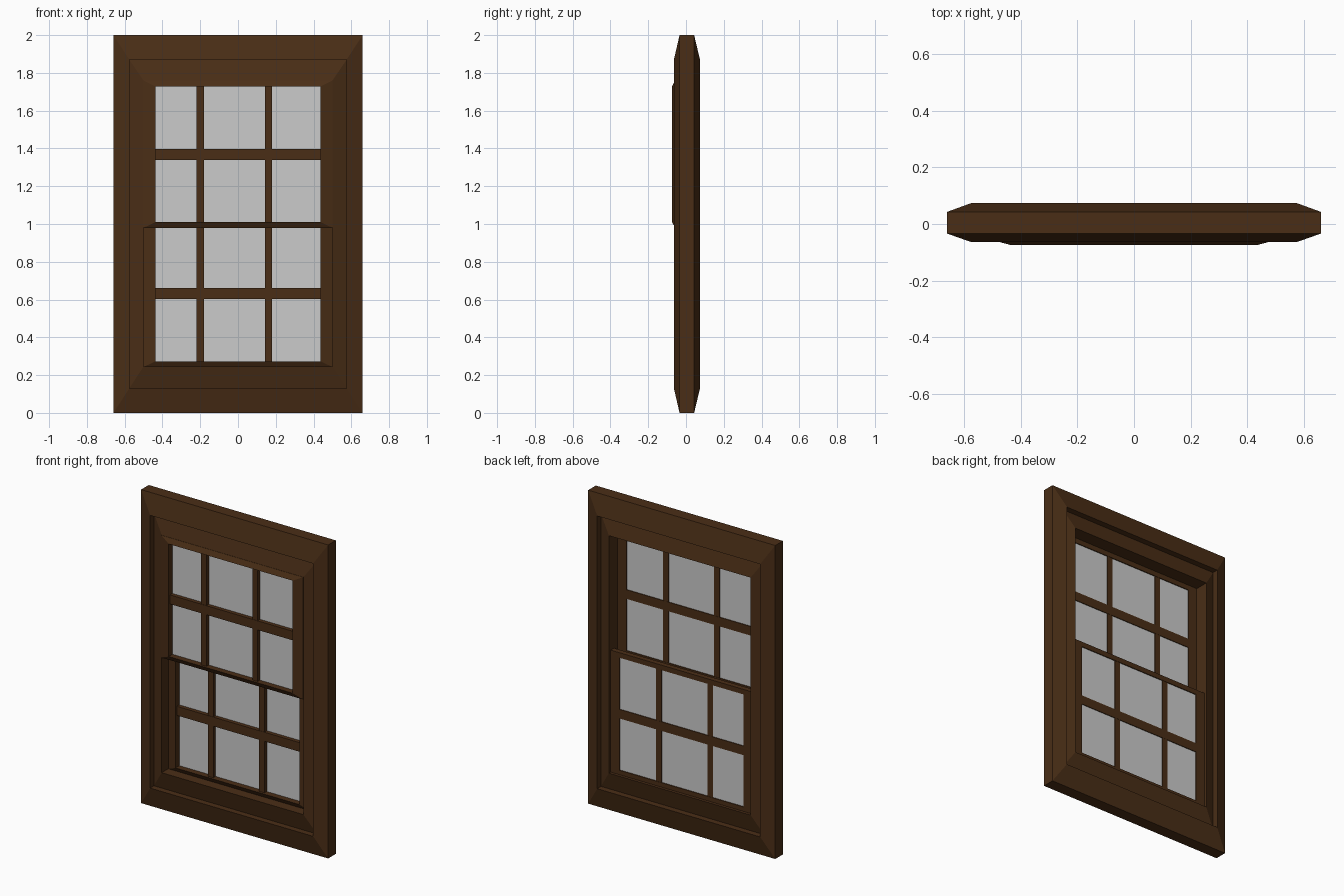
import bpy, bmesh

if "Cube" in bpy.data.objects:
    bpy.data.objects.remove(bpy.data.objects["Cube"])

wood = bpy.data.materials.new("dark_wood")
wood.diffuse_color = (0.068, 0.027, 0.008, 1)
wood.use_nodes = True
wood.node_tree.nodes["Principled BSDF"].inputs["Base Color"].default_value = wood.diffuse_color


def finish(name, bm, mat=None):
    bmesh.ops.recalc_face_normals(bm, faces=bm.faces)
    me = bpy.data.meshes.new(name)
    bm.to_mesh(me)
    bm.free()
    if mat:
        me.materials.append(mat)
    ob = bpy.data.objects.new(name, me)
    bpy.context.collection.objects.link(ob)
    return ob


def ring(name, loops):
    """Mitred frame: each loop is (half width, z low, z high, y), joined cyclically."""
    bm = bmesh.new()
    rows = [[bm.verts.new(p) for p in ((-w, y, a), (w, y, a), (w, y, b), (-w, y, b))]
            for w, a, b, y in loops]
    for i, r in enumerate(rows):
        n = rows[(i + 1) % len(rows)]
        for k in range(4):
            m = (k + 1) % 4
            bm.faces.new((r[k], r[m], n[m], n[k]))
    return finish(name, bm, wood)


def box(name, lo, hi, mat=None):
    bm = bmesh.new()
    bmesh.ops.create_cube(bm, size=1)
    for v in bm.verts:
        v.co = [lo[i] + (v.co[i] + 0.5) * (hi[i] - lo[i]) for i in range(3)]
    return finish(name, bm, mat)


# Outer casing, rising from the outer edge to its inner lip on both sides
ring("outer_casing", [(0.66, 0, 2, -0.034), (0.575, 0.13, 1.87, -0.064),
                      (0.575, 0.13, 1.87, 0.074), (0.66, 0, 2, 0.043)])

# Jamb frame set back inside the casing
ring("jamb_frame", [(0.577, 0.128, 1.872, -0.025), (0.50, 0.245, 1.76, -0.055),
                    (0.50, 0.245, 1.76, 0.063), (0.577, 0.128, 1.872, 0.035)])


def sash(name, z, y):
    """Sash with glazing bars; z is the lower edge, y the front of the opening."""
    h = 0.78
    ring(name + "_sash", [(0.50, z, z + h, y + 0.017), (0.437, z + 0.03, z + h - 0.032, y),
                          (0.437, z + 0.03, z + h - 0.032, y + 0.05),
                          (0.50, z, z + h, y + 0.05)])
    box(name + "_glass", (-0.45, y + 0.038, z + 0.02), (0.45, y + 0.044, z + h - 0.02))
    # glazing bars
    for side, x in (("left", -0.20), ("right", 0.161)):
        box(f"{name}_bar_{side}", (x - 0.019, y + 0.015, z + 0.02),
            (x + 0.019, y + 0.048, z + h - 0.02), wood)
    box(name + "_bar_cross", (-0.45, y + 0.013, z + 0.36), (0.45, y + 0.049, z + 0.418), wood)


sash("upper", 0.98, -0.074)
sash("lower", 0.243, -0.005)
